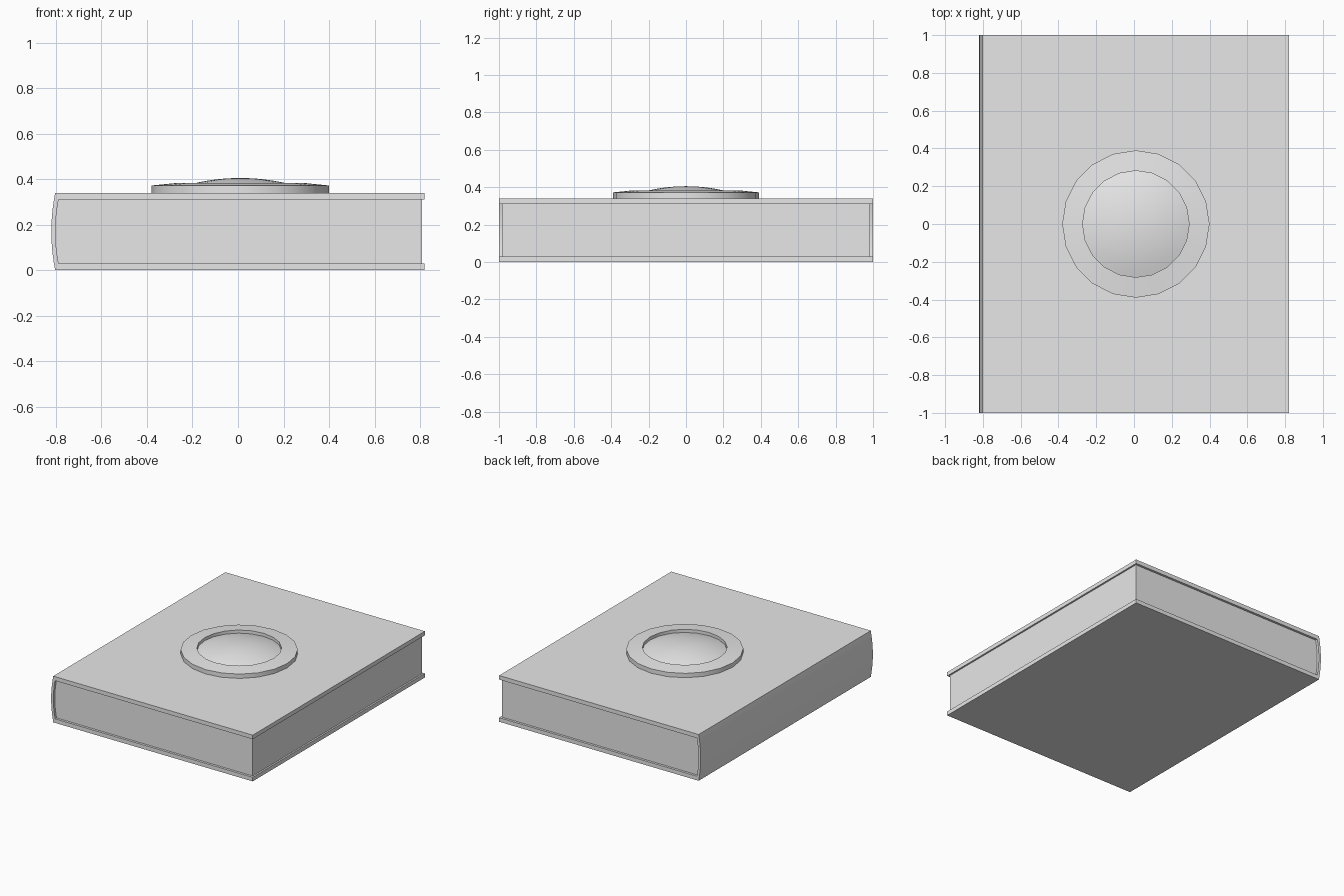
import bpy
import bmesh
import math

cube = bpy.data.objects.get("Cube")
if cube:
    bpy.data.objects.remove(cube, do_unlink=True)

grey = bpy.data.materials.new("plain grey")
grey.use_nodes = True
grey.diffuse_color = (0.8, 0.8, 0.8, 1)
grey.node_tree.nodes["Principled BSDF"].inputs["Base Color"].default_value = (0.8, 0.8, 0.8, 1)

HEIGHT, BOARD = 0.34, 0.03
MEDALLION_X, SIDES = 0.01, 20


def finish(name, bm):
    bmesh.ops.recalc_face_normals(bm, faces=bm.faces)
    mesh = bpy.data.meshes.new(name)
    bm.to_mesh(mesh)
    bm.free()
    obj = bpy.data.objects.new(name, mesh)
    bpy.context.collection.objects.link(obj)
    mesh.materials.append(grey)
    bpy.ops.object.select_all(action="DESELECT")
    obj.select_set(True)
    bpy.context.view_layer.objects.active = obj
    bpy.ops.object.shade_smooth_by_angle(angle=math.radians(30))
    return obj


def extrude_y(name, profile, half):
    """Extrude an x-z outline along y."""
    bm = bmesh.new()
    face = bm.faces.new([bm.verts.new((x, -half, z)) for x, z in profile])
    result = bmesh.ops.extrude_face_region(bm, geom=[face])
    moved = [v for v in result["geom"] if isinstance(v, bmesh.types.BMVert)]
    bmesh.ops.translate(bm, verts=moved, vec=(0, 2 * half, 0))
    return finish(name, bm)


def lathe(name, profile, closed):
    """Spin an r-z profile around the medallion's axis."""
    bm = bmesh.new()
    verts = [bm.verts.new((r, 0, z)) for r, z in profile]
    edges = [bm.edges.new(pair) for pair in zip(verts, verts[1:])]
    if closed:
        edges.append(bm.edges.new((verts[-1], verts[0])))
    bmesh.ops.spin(bm, geom=verts + edges, cent=(0, 0, 0), axis=(0, 0, 1),
                   angle=math.tau, steps=SIDES)
    bmesh.ops.remove_doubles(bm, verts=bm.verts, dist=0.0001)
    obj = finish(name, bm)
    obj.location.x = MEDALLION_X
    return obj


def spine_curve(x, bulge, low, high, steps=10):
    """Bowed line from the top to the bottom of the spine."""
    return [(x - bulge * (1 - (2 * i / steps - 1) ** 2), high + (low - high) * i / steps)
            for i in range(steps + 1)]


# Wrap-around cover: two boards joined by a bowed spine
outer = spine_curve(-0.803, 0.017, 0, HEIGHT)
inner = spine_curve(-0.788, 0.014, BOARD, HEIGHT - BOARD)
edge = 0.82
extrude_y("cover", [(edge, HEIGHT)] + outer + [(edge, 0), (edge, BOARD)]
          + inner[::-1] + [(edge, HEIGHT - BOARD)], 1.0)

# Page block, set in slightly from the cover edges
extrude_y("pages", inner + [(0.808, BOARD), (0.808, HEIGHT - BOARD)], 0.983)

# Medallion: raised ring with a shallow dome inside
lathe("medallion_ring", [(0.39, HEIGHT - 0.005), (0.39, 0.372), (0.282, 0.383),
                         (0.282, HEIGHT - 0.005)], True)
dome = [(0.282 * i / 8, 0.405 - 0.045 * (i / 8) ** 2) for i in range(9)]
lathe("medallion_dome", dome, False)
